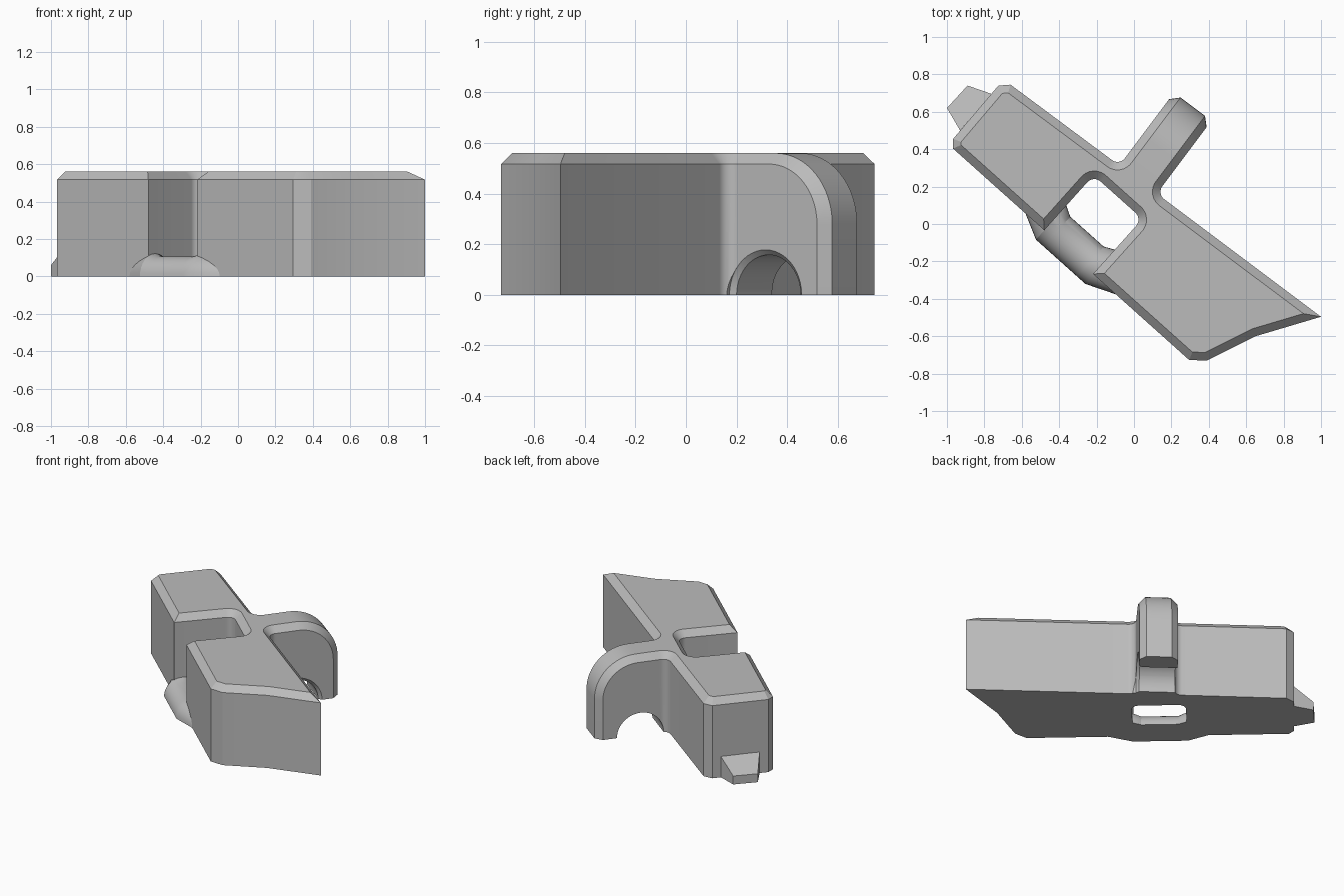
import bpy, bmesh
from math import sin, cos, pi, tan
from mathutils import Vector

cube = bpy.data.objects.get("Cube")
if cube:
    bpy.data.objects.remove(cube)

H, CH = 0.56, 0.043            # height, top chamfer

grey = bpy.data.materials.new("mid_grey")
grey.use_nodes = True
COLOUR = (0.5, 0.5, 0.5, 1)
grey.diffuse_color = COLOUR
grey.node_tree.nodes["Principled BSDF"].inputs["Base Color"].default_value = COLOUR


def front(d, n):
    """Point from distance along / out of the slanted front face."""
    return Vector((0.745 * d - 0.667 * n, -0.667 * d - 0.745 * n))


def back(u, v):
    """Point from distance along / out of the slanted back face."""
    return Vector((0.8 * u + 0.6 * v, -0.6 * u + 0.8 * v))


def at(p, z):
    return Vector((p[0], p[1], z))


def rounded(points, steps=8):
    """Outline from (point, radius) pairs, filleting where radius > 0."""
    out = []
    for i, (p, r) in enumerate(points):
        p = Vector(p)
        if not r:
            out.append(p)
            continue
        a = (Vector(points[i - 1][0]) - p).normalized()
        b = (Vector(points[(i + 1) % len(points)][0]) - p).normalized()
        half = a.angle(b) / 2
        centre = p + (a + b).normalized() * r / sin(half)
        start, end = p + a * r / tan(half) - centre, p + b * r / tan(half) - centre
        for k in range(steps + 1):
            t = k / steps
            out.append(centre + (start * (1 - t) + end * t).normalized() * r)
    return out


def loft(name, rings, bevel_rule=None):
    """Skin matching rings, cap both ends, chamfer the chosen edges."""
    bm = bmesh.new()
    rows = [[bm.verts.new(p) for p in ring] for ring in rings]
    n = len(rows[0])
    for a, b in zip(rows, rows[1:]):
        for i in range(n):
            j = (i + 1) % n
            bm.faces.new((a[i], a[j], b[j], b[i]))
    bm.faces.new(rows[0])
    bm.faces.new(rows[-1])
    bmesh.ops.recalc_face_normals(bm, faces=bm.faces)
    if bevel_rule:
        edges = [e for e in bm.edges if bevel_rule(e.verts[0].co, e.verts[1].co)]
        bmesh.ops.bevel(bm, geom=edges, offset=CH, segments=1, affect='EDGES',
                        clamp_overlap=False)
    mesh = bpy.data.meshes.new(name)
    bm.to_mesh(mesh)
    bm.free()
    mesh.materials.append(grey)
    ob = bpy.data.objects.new(name, mesh)
    bpy.context.collection.objects.link(ob)
    return ob


def uv(p):
    return 0.8 * p.x - 0.6 * p.y, 0.6 * p.x + 0.8 * p.y


# Main body with front notch and the filleted root of the arm
JOIN, ARM_L, ARM_R = 0.27, -0.25, 0.0
outline = rounded([
    (front(-0.99, 0.345), 0), (front(-0.335, 0.345), 0),
    (front(-0.335, -0.05), 0.05), (front(0.015, -0.05), 0.05),
    (front(0.015, 0.345), 0), (front(0.705, 0.345), 0),
    ((0.39, -0.73), 0), ((0.65, -0.6), 0), ((1.0, -0.496), 0),
    (back(ARM_R, 0.203), 0.05), (back(ARM_R, JOIN), 0),
    (back(ARM_L, JOIN), 0), (back(ARM_L, 0.203), 0.05),
    ((-0.66, 0.745), 0), ((-0.725, 0.74), 0), ((-0.967, 0.455), 0)])


def body_edge(a, b):
    at_join = all(abs(uv(p)[1] - JOIN) < 0.001 and ARM_L - 0.01 < uv(p)[0] < ARM_R + 0.01
                  for p in (a, b))
    return min(a.z, b.z) > H - 0.001 and not at_join


body = loft("body", [[at(p, z) for p in outline] for z in (0, H)], body_edge)

# Rounded arm reaching out of the back
TIP, R = 0.69, 0.28
profile = [(JOIN, 0), (TIP, 0)]
profile += [(TIP - R + R * cos(k * pi / 32), H - R + R * sin(k * pi / 32)) for k in range(17)]
profile.append((JOIN, H))


def arm_edge(a, b):
    same_side = abs(uv(a)[0] - uv(b)[0]) < 0.001
    return same_side and max(a.z, b.z) > 0.001 and max(uv(a)[1], uv(b)[1]) > JOIN + 0.001


arm = loft("arm", [[at(back(u, v), z) for v, z in profile] for u in (ARM_L, ARM_R)], arm_edge)

# Round opening under the arm, flared on one side
cutter = loft("opening_cutter", [
    [at(back(u, 0.393 + r * cos(k * pi / 24)), r * sin(k * pi / 24)) for k in range(48)]
    for u, r in ((-0.4, 0.158), (-0.02, 0.158), (0, 0.178), (0.05, 0.178))])
cutter.hide_render = True
for ob in (body, arm):
    mod = ob.modifiers.new("opening", 'BOOLEAN')
    mod.operation, mod.solver, mod.object = 'DIFFERENCE', 'EXACT', cutter
bpy.context.view_layer.update()
graph = bpy.context.evaluated_depsgraph_get()
for ob in (body, arm):
    cut = bpy.data.meshes.new_from_object(ob.evaluated_get(graph))
    ob.modifiers.clear()
    ob.data = cut
bpy.data.objects.remove(cutter)

# Half-round bar across the notch, fading into the front face
sections = [(-0.48, 0.24, 0.1), (-0.335, 0.29, 0.122), (-0.28, 0.305, 0.107),
            (-0.04, 0.305, 0.107), (0.02, 0.29, 0.122), (0.19, 0.24, 0.1)]
bar = loft("notch_bar", [
    [at(front(d, n + r * cos(k * pi / 16)), r * sin(k * pi / 16)) for k in range(17)]
    for d, n, r in sections])

# Tapered foot on the left-hand end
root, tip = [(-0.93, 0.5), (-0.76, 0.695)], [(-1.0, 0.62), (-0.89, 0.74)]
foot = loft("end_foot", [
    [at(p, 0) for p in pair] + [at(p, z) for p in reversed(pair)]
    for pair, z in ((root, 0.15), (tip, 0.06))])

# Smooth rounded areas, keep chamfers crisp
for ob in (body, arm, bar, foot):
    bpy.ops.object.select_all(action='DESELECT')
    ob.select_set(True)
    bpy.context.view_layer.objects.active = ob
    bpy.ops.object.shade_smooth_by_angle(angle=0.4)
